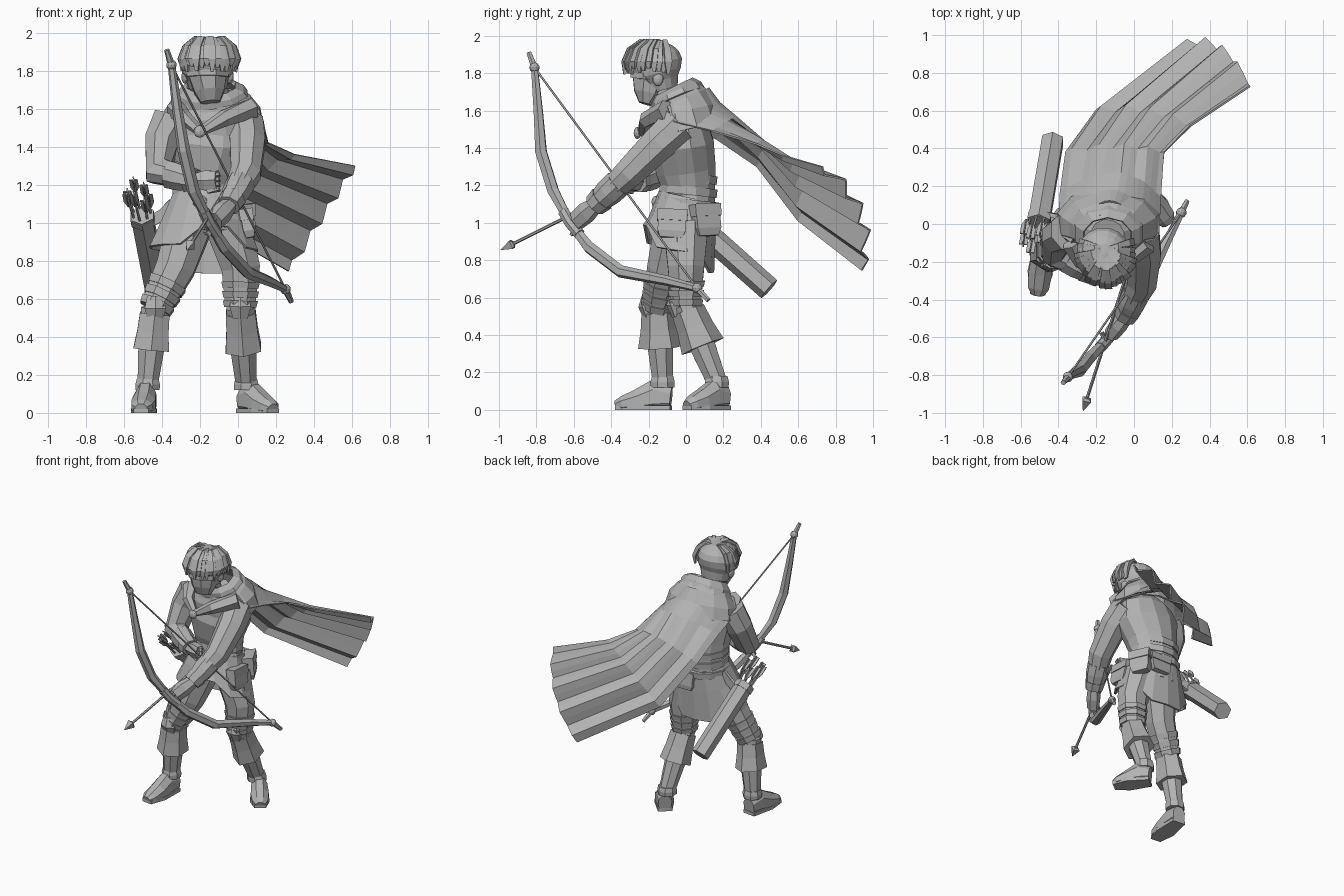
import bpy, bmesh, math, random
from mathutils import Vector as V

random.seed(4)
if bpy.data.objects.get("Cube"):
    bpy.data.objects.remove(bpy.data.objects["Cube"])

grey = bpy.data.materials.new("plain grey")
grey.use_nodes = True
grey.diffuse_color = (.45, .45, .45, 1)
grey.node_tree.nodes["Principled BSDF"].inputs["Base Color"].default_value = (.45, .45, .45, 1)


def finish(name, bm, thick=0):
    bmesh.ops.recalc_face_normals(bm, faces=bm.faces)
    me = bpy.data.meshes.new(name)
    bm.to_mesh(me)
    bm.free()
    me.materials.append(grey)
    ob = bpy.data.objects.new(name, me)
    bpy.context.collection.objects.link(ob)
    if thick:
        mod = ob.modifiers.new("thickness", 'SOLIDIFY')
        mod.thickness = thick
        mod.offset = 0
    return ob


def tube(name, path, radii, n=8, side=(1, 0, 0), cap=True, thick=0, edit=None):
    """Loft elliptical rings along a path; radii are numbers or (side, depth) pairs."""
    pts, side = [V(p) for p in path], V(side)
    if not isinstance(radii, list):
        radii = [radii] * len(pts)
    bm, rings = bmesh.new(), []
    grow = 1 / math.cos(math.pi / 4) if n == 4 else 1
    for i, (p, r) in enumerate(zip(pts, radii)):
        t = (pts[min(i + 1, len(pts) - 1)] - pts[max(i - 1, 0)]).normalized()
        u = (side - t * t.dot(side)).normalized()
        w = t.cross(u)
        a, b = r if isinstance(r, tuple) else (r, r)
        angles = [2 * math.pi * (k + .5) / n for k in range(n)]
        rings.append([bm.verts.new(p + (u * a * math.cos(q) + w * b * math.sin(q)) * grow) for q in angles])
    for r0, r1 in zip(rings, rings[1:]):
        for k in range(n):
            bm.faces.new((r0[k], r0[(k + 1) % n], r1[(k + 1) % n], r1[k]))
    if cap:
        bm.faces.new(rings[0])
        bm.faces.new(rings[-1])
    if edit:
        for v in bm.verts:
            edit(v)
    return finish(name, bm, thick)


def ball(name, centre, size):
    bm = bmesh.new()
    bmesh.ops.create_icosphere(bm, subdivisions=2, radius=1)
    for v in bm.verts:
        v.co = V(centre) + V([c * s for c, s in zip(v.co, size)])
    return finish(name, bm)


# Torso and belts
tube("torso", [(-.17, 0, .95), (-.17, .02, 1.15), (-.16, 0, 1.28), (-.14, -.02, 1.42), (-.13, -.03, 1.54), (-.14, -.06, 1.63)],
     [(.2, .16), (.165, .14), (.19, .165), (.24, .175), (.21, .14), .09], 12)
for name, z, r in (("hip_belt", 1.08, .19), ("waist_belt", 1.15, .18), ("upper_belt", 1.22, .18)):
    tube(name, [(-.17, .01, z), (-.17, .015, z + .045)], (r, r - .02), 12)
ball("belt_buckle", (-.2, -.16, 1.11), (.04, .025, .035))


# Tunic skirt, lifted at the front split and longer at the back
def skirt_hem(v):
    if v.co.z < .92:
        if v.co.y < -.12 and abs(v.co.x + .13) < .12:
            v.co.z += .1
        if v.co.y > .08:
            v.co.z -= .1


tube("tunic_skirt", [(-.17, .01, 1.14), (-.175, -.02, 1), (-.18, -.04, .86)],
     [(.17, .15), (.225, .175), (.285, .185)], 14, cap=False, thick=.015, edit=skirt_hem)


# Hip pouches
def pouch(name, top, bottom, width, depth, side):
    top, bottom = V(top), V(bottom)
    tube(name, [top, top.lerp(bottom, .75), bottom], [(width, depth), (width, depth), (width * .8, depth * .7)], 4, side)
    tube(name + "_flap", [top + V((0, 0, .01)), top.lerp(bottom, .35)], (width + .006, depth + .006), 4, side)


pouch("left_rear_pouch", (.02, .1, 1.09), (.035, .115, .93), .07, .035, (.5, -1, 0))
pouch("left_front_pouch", (.04, -.07, 1.06), (.065, -.08, .92), .075, .03, (0, 1, 0))
pouch("back_pouch", (-.1, .15, 1.08), (-.1, .165, .96), .08, .025, (1, 0, 0))


# Legs with wraps, knee pads, boot cuffs and feet
def leg(name, hip, thigh, knee, ankle, heel, toe):
    hip, thigh, knee, ankle, heel, toe = map(V, (hip, thigh, knee, ankle, heel, toe))
    tube(name + "_thigh", [hip, thigh, knee], [(.13, .13), (.11, .105), (.085, .085)], 8)
    for i, f in enumerate((.35, .6, .85)):
        r = .113 - .02 * f
        tube(f"{name}_wrap_{i}", [thigh.lerp(knee, f), thigh.lerp(knee, f + .17)], [r + .004, r - .004], 8)
    tube(name + "_knee_pad", [knee + V((0, -.05, .06)), knee + V((0, -.06, 0)), knee + V((0, -.045, -.06))],
         [(.05, .035), (.065, .045), (.045, .03)], 6)
    tube(name + "_shin", [knee, knee.lerp(ankle, .5), ankle], [.08, .075, .058], 8)
    tube(name + "_boot_cuff", [knee.lerp(ankle, .07), knee.lerp(ankle, .3), knee.lerp(ankle, .54)],
         [.09, (.095, .1), (.108, .12)], 6)
    tube(name + "_ankle_band", [ankle + V((0, 0, .03)), ankle, ankle - V((0, 0, .03))], [.062, .07, .068], 8)

    def ground(v):
        v.co.z = max(v.co.z, 0)
    across = (toe - heel).cross(V((0, 0, 1)))
    rows = [heel.lerp(toe, f) + V((0, 0, z)) for f, z in ((0, .06), (.3, .07), (.6, .045), (.88, .03), (1, .02))]
    tube(name + "_foot", rows, [(.05, .07), (.06, .1), (.068, .07), (.06, .045), (.035, .03)], 8, across, edit=ground)
    tube(name + "_sole", [heel + V((0, 0, .012)), heel.lerp(toe, .6) + V((0, 0, .012)), toe + V((0, 0, .012))],
         [(.05, .012), (.068, .012), (.04, .012)], 4, across)


leg("right", (-.26, -.05, .98), (-.33, -.11, .76), (-.435, -.15, .55), (-.475, -.125, .15),
    (-.475, -.08, 0), (-.51, -.375, 0))
leg("left", (-.05, 0, .98), (.015, 0, .76), (.012, 0, .56), (.043, .165, .15), (.03, .21, 0), (.185, .005, 0))


# Arms with bracers and hands
def arm(name, path, radii):
    tube(name + "_sleeve", path[:-1], radii[:-1], 8)
    elbow, wrist, hand = V(path[-3]), V(path[-2]), V(path[-1])
    side = (0, 0, 1)
    tube(name + "_bracer", [elbow.lerp(wrist, .3), elbow.lerp(wrist, .6), wrist], [.078, .076, .058], 8, side)
    tube(name + "_cuff", [elbow.lerp(wrist, .82), wrist.lerp(hand, .1)], [.072, .062], 8, side)
    tube(name + "_palm", [wrist, wrist.lerp(hand, .5), hand], [.042, (.06, .048), (.055, .042)], 6, side)
    step = (hand - wrist).normalized()
    for i in range(4):
        base = hand + V((0, 0, .039 - .026 * i))
        tube(f"{name}_finger_{i}", [base, base + step * .035 + V((-.02, 0, -.01)), base + V((-.05, .01, -.02))], .015, 5)


arm("left_arm", [(.03, -.04, 1.52), (.05, -.15, 1.42), (.04, -.31, 1.26), (-.04, -.48, 1.1), (-.12, -.585, 1.01)],
    [.11, .1, .085, .055, .04])
arm("right_arm", [(-.345, -.04, 1.54), (-.4, -.07, 1.43), (-.415, -.15, 1.27), (-.23, -.26, 1.22), (-.11, -.3, 1.225)],
    [.11, .097, .085, .05, .04])

# Head, mask and hair
tube("neck", [(-.14, -.07, 1.55), (-.15, -.14, 1.74)], .07, 8)
tube("face", [(-.145, -.215, 1.635), (-.15, -.2, 1.69), (-.16, -.18, 1.78), (-.16, -.17, 1.9)],
     [(.055, .04), (.085, .085), (.11, .115), (.12, .12)], 8)
tube("mask_band", [(-.16, -.185, 1.765), (-.16, -.182, 1.795)], (.118, .122), 8)
for s in (-1, 1):
    ball("ear", (-.16 + s * .118, -.15, 1.77), (.02, .03, .04))
tube("hair_cap", [(-.16, -.12, 1.71), (-.16, -.135, 1.76), (-.16, -.15, 1.8), (-.16, -.16, 1.86), (-.16, -.165, 1.91),
                  (-.16, -.165, 1.945), (-.16, -.165, 1.965), (-.16, -.165, 1.972)],
     [(.1, .08), (.115, .1), (.138, .128), (.142, .143), (.127, .13), (.095, .1), (.055, .06), .01], 16)
# Fringe locks sweep forward from the crown
crown = V((-.15, -.13, 0))
for i in range(24):
    q = math.pi * (.93 + 1.14 * i / 23)
    out = V((math.cos(q), math.sin(q) * 1.1, 0))
    lift = random.uniform(-.012, .008)
    fwd = max(0, -out.y) * .035 + lift
    drop = random.uniform(1.79, 1.83)
    reach = ((.01, 1.96), (.06 + fwd, 1.967 + lift), (.115 + fwd, 1.925), (.141 + fwd, 1.86), (.138 + fwd, drop))
    tube("hair_lock", [crown + out * r + V((0, 0, z)) for r, z in reach],
         [(.006, .006), (.012, .01), (.018, .013), (.02, .012), (.007, .005)], 4, out.cross(V((0, 0, 1))))

# Cowl, throat folds and brooch
tube("cowl", [(-.135, .01, 1.5), (-.135, -.01, 1.585), (-.14, -.03, 1.645), (-.14, -.06, 1.69)],
     [(.275, .19), (.255, .18), (.205, .155), (.145, .13)], 12, thick=.012, cap=False)
tube("cowl_rim", [(-.135, -.04, 1.655), (-.14, -.055, 1.69), (-.14, -.07, 1.72)], [(.19, .15), (.175, .145), (.13, .115)],
     10, cap=False, thick=.012)
tube("left_throat_fold", [(.07, -.1, 1.6), (-.07, -.21, 1.55), (-.2, -.235, 1.48)], [.06, .045, .025], 6)
tube("right_throat_fold", [(-.33, -.1, 1.6), (-.28, -.2, 1.55), (-.2, -.235, 1.48)], [.055, .04, .025], 6)
ball("brooch", (-.2, -.26, 1.48), (.033, .02, .033))

# Wind-blown cape: right edge, middle and left edge of each row
rows = [((-.33, -.1, 1.62), (-.13, .12, 1.72), (.06, -.1, 1.62)),
        ((-.4, -.05, 1.54), (-.12, .18, 1.64), (.13, -.07, 1.54)),
        ((-.39, .16, 1.45), (-.1, .27, 1.56), (.14, .14, 1.49)),
        ((-.36, .38, 1.3), (-.08, .41, 1.42), (.16, .38, 1.42)),
        ((-.2, .6, 1.01), (.06, .6, 1.23), (.3, .52, 1.36)),
        ((.265, .94, .745), (.455, .935, 1.05), (.615, .73, 1.3))]
bm, grid, cols = bmesh.new(), [], 16
for i, (r, m, l) in enumerate(rows):
    line = []
    for k in range(cols + 1):
        s = k / cols
        p = V(r) * (2 * s - 1) * (s - 1) + V(m) * 4 * s * (1 - s) + V(l) * s * (2 * s - 1)
        fold = (0, .8, 0, -.8)[k % 4] * .04 * max(0, i - 1.5) / 3.5
        line.append(bm.verts.new(p + V((-.26, .79, .57)) * fold))
    grid.append(line)
for g0, g1 in zip(grid, grid[1:]):
    for k in range(cols):
        bm.faces.new((g0[k], g0[k + 1], g1[k + 1], g1[k]))
finish("cape", bm, .01)

# Bow with string
tips = [(-.35, -.81, 1.83), (.25, .06, .65)]
tube("bow", [(-.375, -.84, 1.91), tips[0], (-.32, -.79, 1.6), (-.285, -.775, 1.38), (-.235, -.71, 1.17), (-.15, -.62, 1),
             (-.07, -.52, .87), (.05, -.35, .74), (.17, -.1, .69), tips[1], (.28, .12, .585)],
     [.014, .02, .027, .034, .034, .024, .034, .034, .027, .02, .014], 6, (.8, -.6, 0))
for p in tips:
    ball("bow_tip_knob", p, (.028, .028, .028))
tube("bow_grip", [(-.18, -.655, 1.06), (-.15, -.62, 1), (-.11, -.57, .94)], .032, 8)
tube("bow_string", tips, .006, 5)

# Nocked arrow
tip, nock = V((-.27, -.99, .855)), V((-.05, -.3, 1.2))
aim = (tip - nock).normalized()
tube("arrow_shaft", [nock, tip - aim * .05], .009, 6)
tube("arrow_head", [tip - aim * .08, tip - aim * .07, tip], [.012, .024, .001], 4)

# Quiver, spare arrows and strap
low, top = V((-.43, .445, .645)), V((-.505, 0, 1.04))
along = (top - low).normalized()
tube("quiver", [low, top], [.064, .065], 6)
tube("quiver_rim", [low.lerp(top, .92), low.lerp(top, .99)], .07, 6)
for i in range(7):
    q = 2 * math.pi * i / 7
    spread = V((math.cos(q) * .045, math.sin(q) * .03, math.sin(q) * .03))
    end = top + along * (.12 + .03 * (i % 3)) + spread * 1.3 + V((-.01, .02, .03))
    tube("spare_arrow", [top + spread - along * .05, end], .007, 5)
    for side in ((1, 0, 0), (0, 1, 1)):
        tube("arrow_fletching", [end - along * .1, end - along * .06, end], [(.006, .003), (.022, .003), (.022, .003)], 4, side)
tube("quiver_strap", [top - along * .08, (-.4, .04, 1.04), (-.34, .05, 1.1)], (.03, .012), 4, (0, 0, 1))
